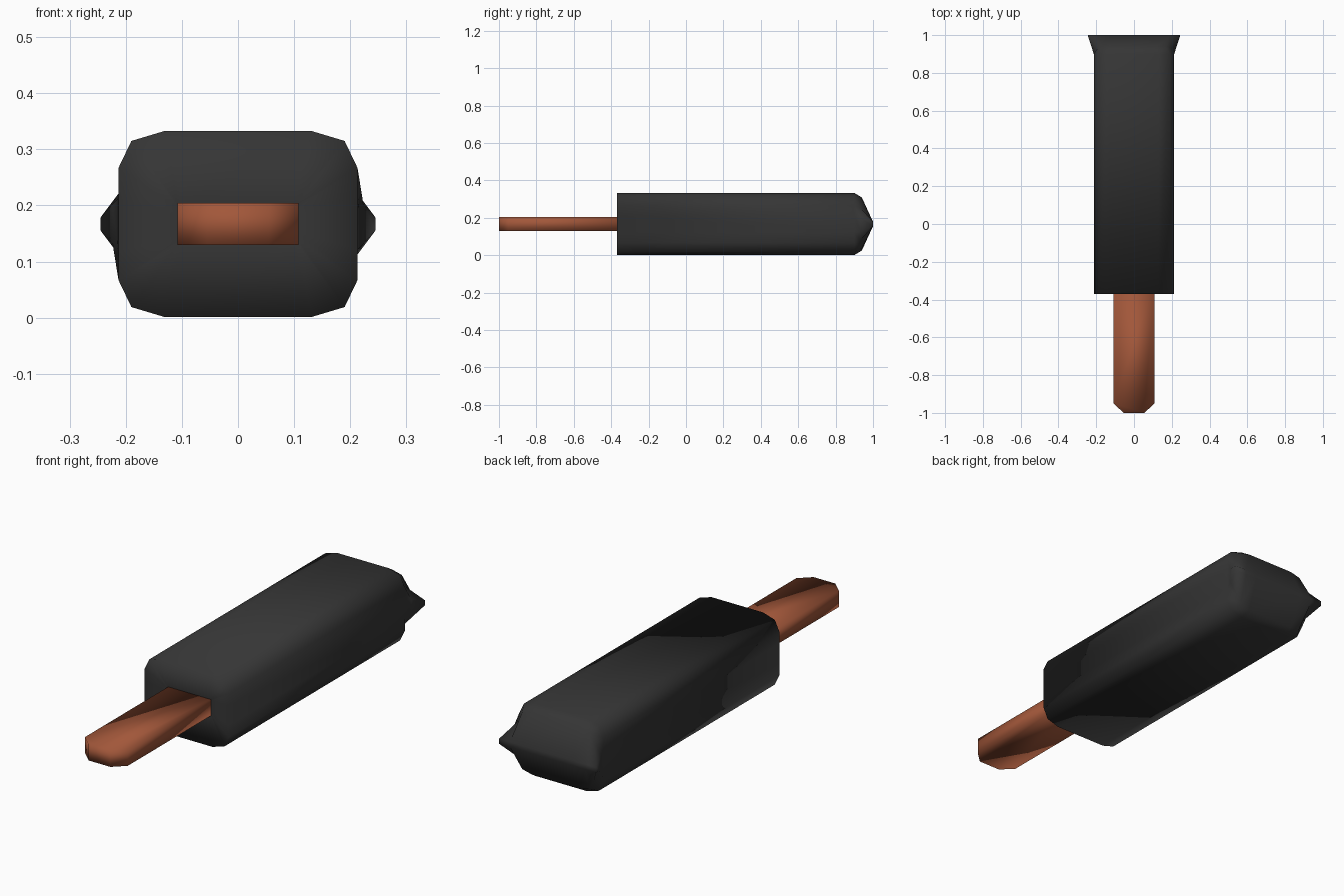
import bpy, bmesh

if "Cube" in bpy.data.objects:
    bpy.data.objects.remove(bpy.data.objects["Cube"])

def material(name, rgb):
    m = bpy.data.materials.new(name)
    m.diffuse_color = (*rgb, 1)
    m.use_nodes = True
    m.node_tree.nodes["Principled BSDF"].inputs["Base Color"].default_value = m.diffuse_color
    return m

def loft(name, rings, mat):
    """Skin a list of equal-length closed rings and cap both ends."""
    bm = bmesh.new()
    vr = [[bm.verts.new(p) for p in r] for r in rings]
    for a, b in zip(vr, vr[1:]):
        n = len(a)
        for i in range(n):
            bm.faces.new((a[i], a[(i + 1) % n], b[(i + 1) % n], b[i]))
    bm.faces.new(vr[0])
    bm.faces.new(vr[-1])
    bmesh.ops.remove_doubles(bm, verts=bm.verts[:], dist=1e-5)
    bmesh.ops.recalc_face_normals(bm, faces=bm.faces[:])
    me = bpy.data.meshes.new(name)
    bm.to_mesh(me)
    bm.free()
    for p in me.polygons:
        p.use_smooth = True
    me.materials.append(mat)
    ob = bpy.data.objects.new(name, me)
    bpy.context.collection.objects.link(ob)
    return ob

ZC = 0.167

def ring(quarter, ys):
    """Mirror a quarter outline (x, z offset) into a full closed ring."""
    q = [(x, y, z) for (x, z), y in zip(quarter, ys)]
    right = q + [(x, y, -z) for x, y, z in reversed(q)]
    full = right + [(-x, y, z) for x, y, z in reversed(right)]
    return [(x, y, z + ZC) for x, y, z in full]

chocolate = material("dark_coating", (0.036, 0.036, 0.036))
wood = material("stick_brown", (0.36, 0.095, 0.042))

# Bar body: chamfered section, squeezed to a flared crimp at the back
section = [(0.13, 0.166), (0.19, 0.148), (0.213, 0.10), (0.213, 0.046)]
squeeze = [(0.12, 0.142), (0.17, 0.13), (0.19, 0.085), (0.2235, 0.035)]
crimp = [(0.13, 0.0115), (0.19, 0.0115), (0.245, 0.0115), (0.245, 0.0115)]
hole = [(0.10, 0.037), (0.108, 0.037), (0.108, 0.03), (0.108, 0.015)]
loft("bar_body", [
    ring(hole, [-0.35] * 4),
    ring(section, [-0.37] * 4),
    ring(section, [0.9] * 4),
    ring(squeeze, [0.94, 0.94, 0.935, 0.933]),
    ring(crimp, [1.0] * 4),
], chocolate)

# Stick: flat slat with clipped front corners
outline = [(-0.108, -0.3), (-0.108, -0.95), (-0.055, -1.0),
           (0.055, -1.0), (0.108, -0.95), (0.108, -0.3)]
loft("stick", [[(x, y, z) for x, y in outline] for z in (0.13, 0.204)], wood)
